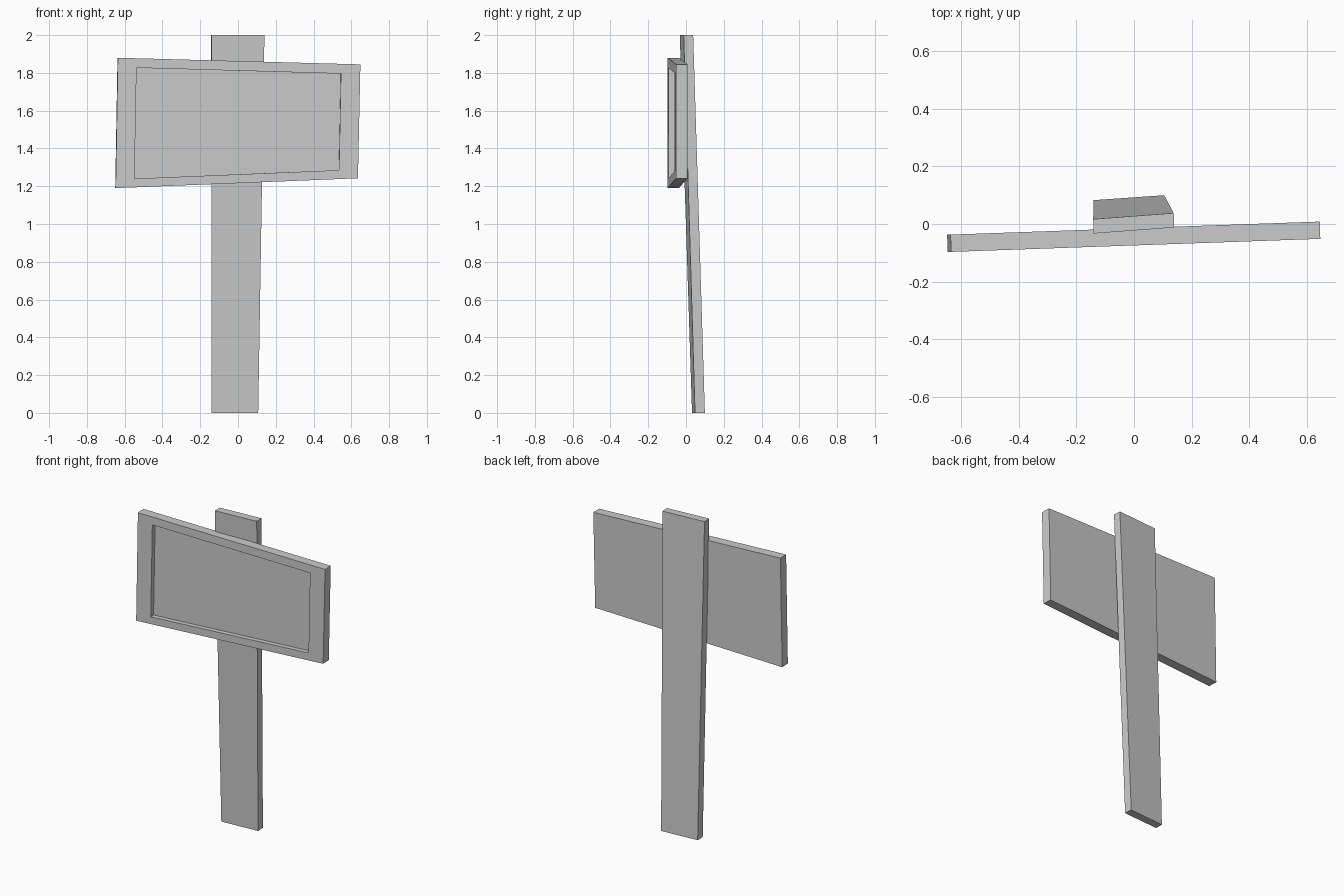
import bpy, bmesh

if "Cube" in bpy.data.objects:
    bpy.data.objects.remove(bpy.data.objects["Cube"])


def slab(name, front, back, recess=None, depth=0.0):
    """Closed slab between two four-corner loops, with an optional recess in its front."""
    bm = bmesh.new()
    loops = [[bm.verts.new(p) for p in back], [bm.verts.new(p) for p in front]]
    bm.faces.new(loops[0])
    if recess:
        loops.append([bm.verts.new(p) for p in recess])
        loops.append([bm.verts.new((x + 0.035 * -depth, y + depth, z)) for x, y, z in recess])
    for a, b in zip(loops, loops[1:]):
        for i in range(4):
            j = (i + 1) % 4
            bm.faces.new((a[i], a[j], b[j], b[i]))
    bm.faces.new(loops[-1])
    bmesh.ops.recalc_face_normals(bm, faces=bm.faces)
    mesh = bpy.data.meshes.new(name)
    bm.to_mesh(mesh)
    bm.free()
    obj = bpy.data.objects.new(name, mesh)
    bpy.context.collection.objects.link(obj)
    return obj


# Leaning post, narrower at the foot
post_front = [(-0.14, 0.032, 0), (0.107, 0.048, 0), (0.14, -0.012, 2), (-0.14, -0.033, 2)]
post_back = [(-0.14, 0.083, 0), (0.105, 0.10, 0), (0.138, 0.038, 2), (-0.142, 0.017, 2)]
slab("post", post_front, post_back)


# Crooked sign board, turned slightly about the vertical, with a sunken panel
def on_front(x, z):
    return (x, -0.0745 + 0.0353 * x, z)


outer = [on_front(*p) for p in ((-0.648, 1.19), (0.635, 1.242), (0.648, 1.845), (-0.636, 1.88))]
inner = [on_front(*p) for p in ((-0.548, 1.24), (0.535, 1.285), (0.545, 1.796), (-0.537, 1.827))]
rear = [(x - 0.002, y + 0.06, z) for x, y, z in outer]
slab("sign_board", outer, rear, inner, 0.03)
